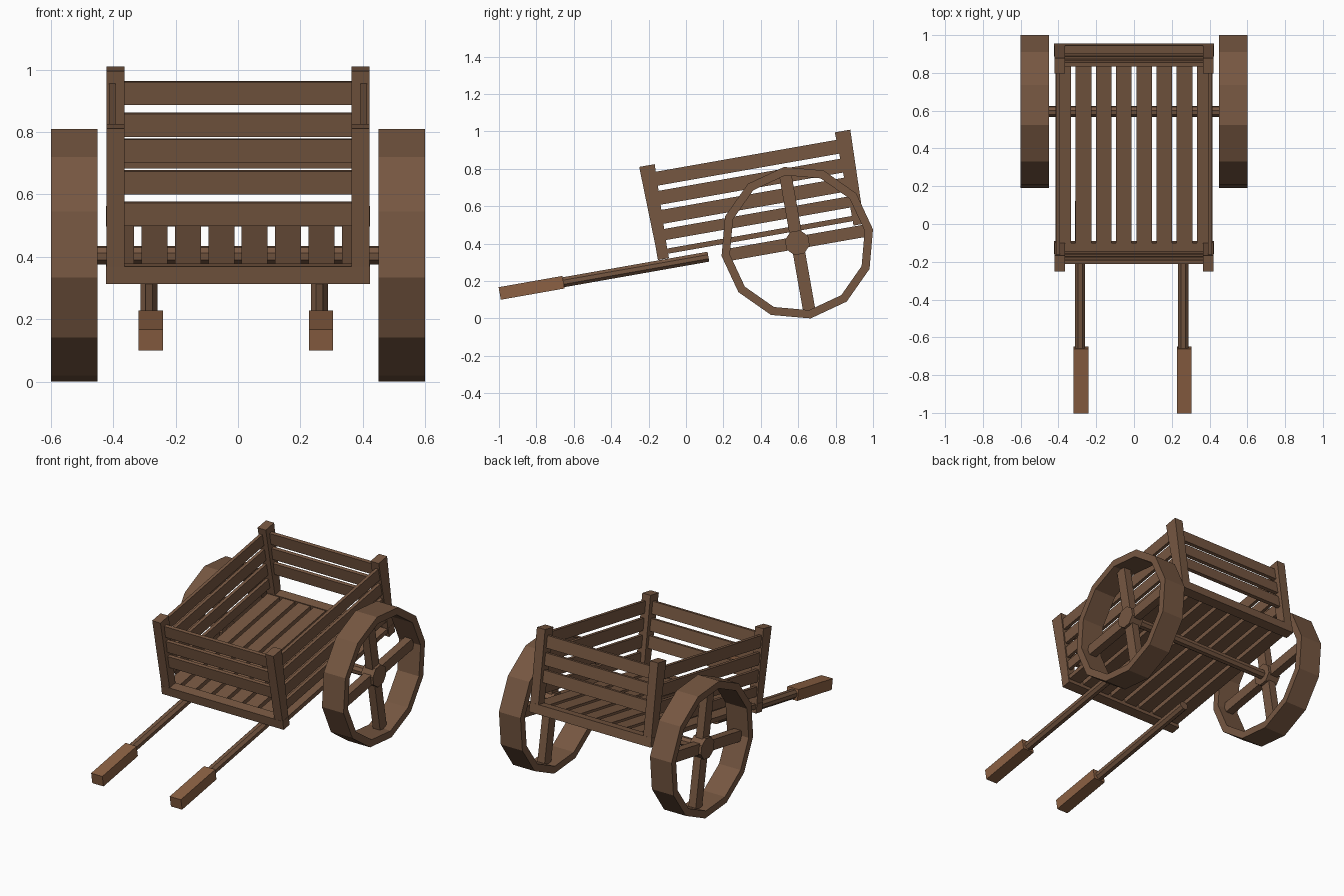
import bpy, bmesh, math
from mathutils import Matrix, Vector

if "Cube" in bpy.data.objects:
    bpy.data.objects.remove(bpy.data.objects["Cube"])

# The cart is built level around the axle centre, then pitched 10 degrees
PITCH = Matrix.Translation((0, 0.595, 0.405)) @ Matrix.Rotation(math.radians(10), 4, 'X')


def material(name, rgb):
    m = bpy.data.materials.new(name)
    m.diffuse_color = (*rgb, 1)
    m.use_nodes = True
    m.node_tree.nodes["Principled BSDF"].inputs["Base Color"].default_value = m.diffuse_color
    return m


WOOD = material("brown wood", (0.181, 0.095, 0.053))
GRIP = material("light grip wood", (0.262, 0.120, 0.057))


def finish(name, bm, mat):
    bmesh.ops.recalc_face_normals(bm, faces=bm.faces[:])
    bm.transform(PITCH)
    me = bpy.data.meshes.new(name)
    bm.to_mesh(me)
    bm.free()
    me.materials.append(mat)
    ob = bpy.data.objects.new(name, me)
    bpy.context.collection.objects.link(ob)
    return ob


def box(name, x, y, z, mat=WOOD, taper=1.0):
    """Box from ranges; taper scales the bottom along y."""
    bm = bmesh.new()
    bmesh.ops.create_cube(bm, size=1)
    for v in bm.verts:
        k = taper if v.co.z < 0 else 1
        v.co = Vector((sum(x) / 2 + v.co.x * (x[1] - x[0]),
                       sum(y) / 2 + v.co.y * (y[1] - y[0]) * k,
                       sum(z) / 2 + v.co.z * (z[1] - z[0])))
    return finish(name, bm, mat)


def rod(name, a, b, r, sides, turn=0.0):
    """Prism between two points."""
    a, b = Vector(a), Vector(b)
    bm = bmesh.new()
    bmesh.ops.create_cone(bm, cap_ends=True, segments=sides, radius1=r, radius2=r,
                          depth=(b - a).length)
    rot = (b - a).to_track_quat('Z', 'Y').to_matrix().to_4x4()
    bm.transform(Matrix.Translation((a + b) / 2) @ rot @ Matrix.Rotation(turn, 4, 'Z'))
    return finish(name, bm, WOOD)


def rim(name, x0, x1, r_out, r_in, sides):
    """Faceted wheel ring, axis along x."""
    bm = bmesh.new()
    rings = []
    for i in range(sides):
        t = 2 * math.pi * i / sides
        c, s = math.cos(t), math.sin(t)
        rings.append([bm.verts.new((x, r * c, r * s)) for x, r in
                      ((x0, r_out), (x1, r_out), (x1, r_in), (x0, r_in))])
    for i in range(sides):
        p, q = rings[i], rings[(i + 1) % sides]
        for j in range(4):
            k = (j + 1) % 4
            bm.faces.new((p[j], p[k], q[k], q[j]))
    return finish(name, bm, WOOD)


FRONT, BACK = -0.72, 0.342
SLAT_TOPS = [0.505 - 0.103 * i for i in range(4)]
SLAT_H = 0.075

# Wheels with crossed spokes and hub
for s, side in ((-1, "left"), (1, "right")):
    rim(side + "_wheel_rim", s * 0.525 - 0.075, s * 0.525 + 0.075, 0.411, 0.366, 12)
    sx = (s * 0.525 - 0.025, s * 0.525 + 0.025)
    box(side + "_upright_spoke", sx, (-0.033, 0.033), (-0.366, 0.366))
    box(side + "_level_spoke", sx, (-0.366, 0.366), (-0.033, 0.033))
    rod(side + "_hub", (s * 0.525 - 0.042, 0, 0), (s * 0.525 + 0.042, 0, 0), 0.068, 8,
        math.pi / 8)
rod("axle", (-0.52, 0, 0), (0.52, 0, 0), 0.03, 8, math.pi / 8)

# Floor boards
for i in range(8):
    x = (i - 3.5) * 0.107
    box("floor_board", (x - 0.0415, x + 0.0415), (FRONT, BACK), (0.062, 0.09))

# Front and back: bottom beam, corner posts, three slats each
for y, end in ((FRONT, "front"), (BACK, "back")):
    box(end + "_bottom_beam", (-0.423, 0.423), (y - 0.03, y + 0.03), (0.038, 0.095))
    for s in (-1, 1):
        box(end + "_post", (s * 0.3925 - 0.0285, s * 0.3925 + 0.0285),
            (y - 0.042, y + 0.042), (0.04, 0.546), taper=0.66)
    for t in SLAT_TOPS[:3]:
        box(end + "_slat", (-0.38, 0.38), (y - 0.011, y + 0.011), (t - SLAT_H, t))

# Side slats
for s, side in ((-1, "left"), (1, "right")):
    for i, t in enumerate(SLAT_TOPS):
        h = SLAT_H if i < 3 else 0.06
        box(side + "_side_slat", (s * 0.403 - 0.01, s * 0.403 + 0.01), (FRONT, BACK),
            (t - h, t))

# Pull shafts with square grips
for x, gx, side in ((-0.285, -0.28, "left"), (0.261, 0.266, "right")):
    rod(side + "_shaft", (x, -1.30, 0.009), (x, -0.481, 0.009), 0.029, 8, math.pi / 8)
    box(side + "_grip", (gx - 0.039, gx + 0.039), (-1.614, -1.268), (-0.025, 0.043), GRIP)
